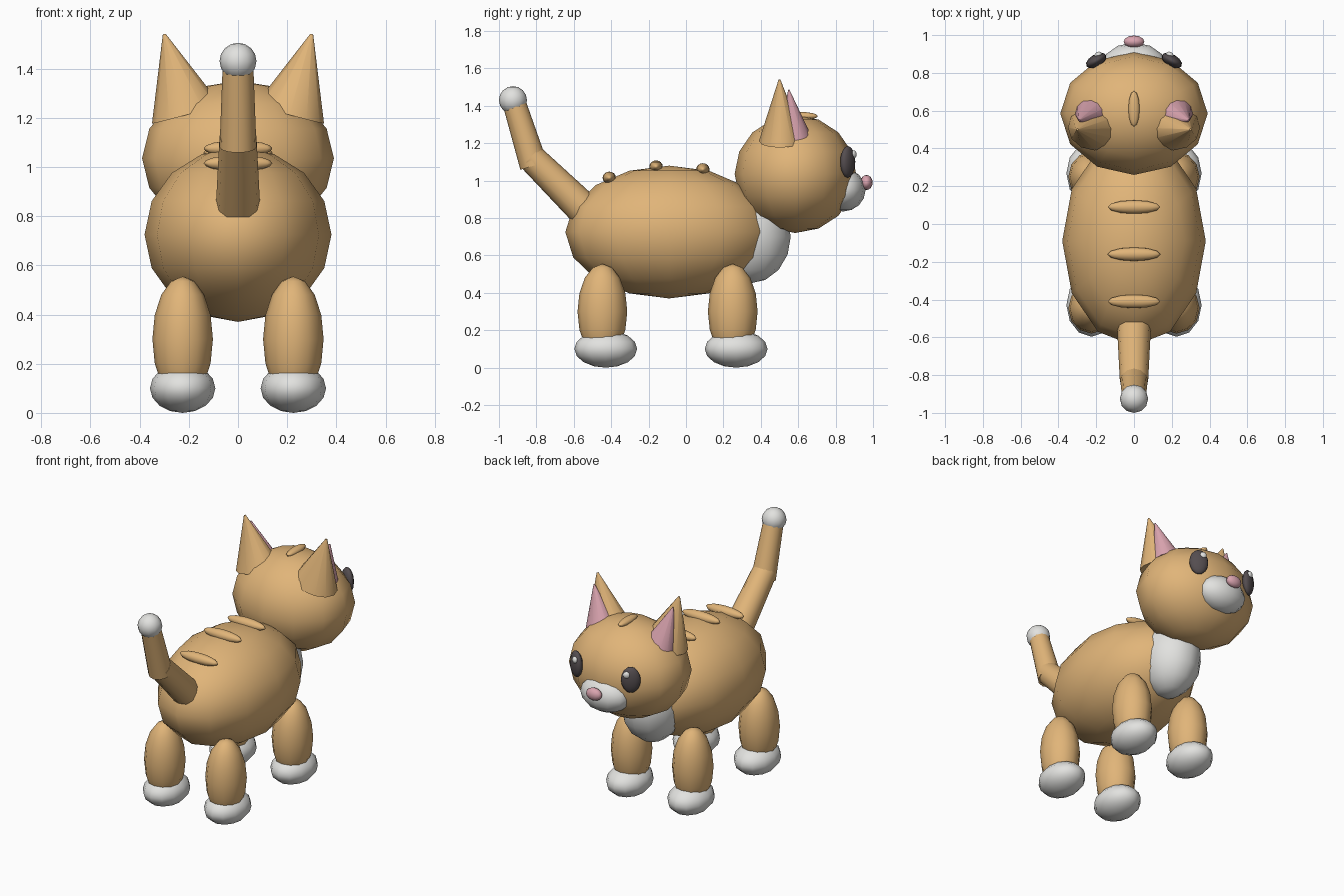
import bpy
import math
from mathutils import Vector

cube = bpy.data.objects.get("Cube")
if cube:
    bpy.data.objects.remove(cube, do_unlink=True)


def material(name, r, g, b):
    m = bpy.data.materials.new(name)
    m.use_nodes = True
    m.diffuse_color = (r, g, b, 1)
    m.node_tree.nodes["Principled BSDF"].inputs["Base Color"].default_value = (r, g, b, 1)
    return m


TAN = material("tan fur", 0.75, 0.46, 0.19)
WHITE = material("white fur", 0.76, 0.76, 0.74)
PINK = material("pink skin", 0.70, 0.37, 0.43)
DARK = material("dark eye", 0.09, 0.075, 0.08)


def finish(name, mat, angle=180):
    ob = bpy.context.object
    ob.name = name
    ob.data.materials.append(mat)
    bpy.ops.object.shade_smooth_by_angle(angle=math.radians(angle))
    return ob


def ball(name, mat, center, radii, turn=0):
    """Low-poly ellipsoid, optionally turned about z."""
    bpy.ops.mesh.primitive_uv_sphere_add(segments=12, ring_count=8, radius=1, location=center)
    ob = finish(name, mat)
    ob.scale = radii
    ob.rotation_euler.z = math.radians(turn)


def taper(name, mat, start, end, r1, r2, flat=1):
    """Cone or tapered tube from start to end; flat squeezes it front to back."""
    a, b = Vector(start), Vector(end)
    bpy.ops.mesh.primitive_cone_add(vertices=12, radius1=r1, radius2=r2,
                                    depth=(b - a).length, location=(a + b) / 2)
    ob = finish(name, mat, 60)
    ob.scale.y = flat
    ob.rotation_mode = 'QUATERNION'
    ob.rotation_quaternion = Vector((0, 0, 1)).rotation_difference(b - a)


# Trunk and head
ball("body", TAN, (0, -0.09, 0.725), (0.38, 0.555, 0.355))
ball("chest", WHITE, (0, 0.34, 0.70), (0.19, 0.22, 0.25))
ball("head", TAN, (0, 0.585, 1.035), (0.39, 0.325, 0.315))
ball("muzzle", WHITE, (0, 0.84, 0.95), (0.17, 0.12, 0.115))
ball("nose", PINK, (0, 0.965, 0.99), (0.055, 0.033, 0.04))

# Raised stripes
ball("head_stripe", TAN, (0, 0.61, 1.345), (0.03, 0.095, 0.022))
for i, (y, z) in enumerate([(0.09, 1.06), (-0.16, 1.075), (-0.41, 1.015)]):
    ball(f"back_stripe_{i + 1}", TAN, (0, y, z), (0.14, 0.036, 0.033))

# Paired parts
for side, s in (("left", 1), ("right", -1)):
    for end, y in (("front", 0.25), ("rear", -0.447)):
        ball(f"{end}_{side}_leg", TAN, (s * 0.225, y, 0.30), (0.123, 0.133, 0.255))
        ball(f"{end}_{side}_paw", WHITE, (s * 0.225, y + 0.018, 0.10), (0.133, 0.168, 0.10))
    taper(f"{side}_ear", TAN, (s * 0.21, 0.51, 1.215), (s * 0.30, 0.50, 1.54), 0.145, 0.006, 0.83)
    taper(f"{side}_inner_ear", PINK, (s * 0.22, 0.58, 1.24), (s * 0.29, 0.55, 1.485), 0.095, 0.004, 0.9)
    ball(f"{side}_eye", DARK, (s * 0.20, 0.865, 1.10), (0.06, 0.033, 0.085), -30 * s)
    ball(f"{side}_eye_glint", WHITE, (s * 0.19, 0.895, 1.14), (0.022, 0.016, 0.022), -30 * s)

# Tail
taper("tail_base", TAN, (0, -0.54, 0.84), (0, -0.83, 1.125), 0.09, 0.075)
taper("tail_end", TAN, (0, -0.814, 1.08), (0, -0.92, 1.42), 0.075, 0.062)
ball("tail_tip", WHITE, (0, -0.925, 1.43), (0.075, 0.075, 0.075))
